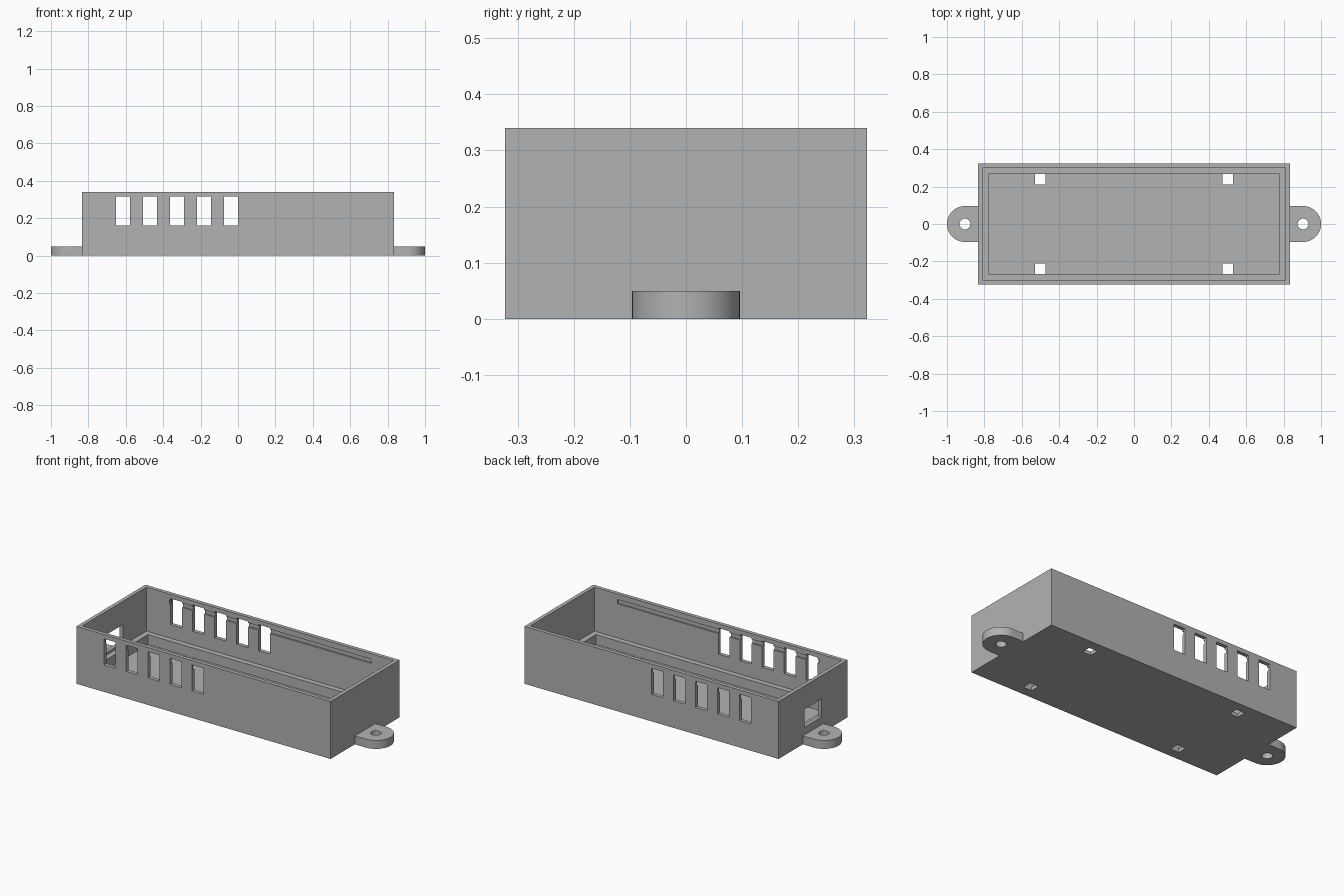
import bpy, bmesh, math
from mathutils import Matrix, Vector

cube = bpy.data.objects.get("Cube")
if cube:
    bpy.data.objects.remove(cube, do_unlink=True)

GREY = (0.448, 0.448, 0.448, 1.0)
grey = bpy.data.materials.new("grey plastic")
grey.use_nodes = True
grey.diffuse_color = GREY
grey.node_tree.nodes["Principled BSDF"].inputs["Base Color"].default_value = GREY

# Main dimensions
HX, HY, HEIGHT = 0.833, 0.323, 0.34
WALL, LEDGE, FLOOR, LEDGE_Z = 0.0225, 0.0325, 0.0225, 0.08
LUG_X, LUG_R, LUG_Z, HOLE_R = 0.904, 0.096, 0.05, 0.029


def finish(name, bm):
    mesh = bpy.data.meshes.new(name)
    bmesh.ops.recalc_face_normals(bm, faces=bm.faces)
    bm.to_mesh(mesh)
    bm.free()
    mesh.materials.append(grey)
    obj = bpy.data.objects.new(name, mesh)
    bpy.context.collection.objects.link(obj)
    return obj


def box(name, x, y, z):
    """Box from three (low, high) ranges."""
    bm = bmesh.new()
    size = Vector([r[1] - r[0] for r in (x, y, z)])
    mid = Vector([(r[0] + r[1]) / 2 for r in (x, y, z)])
    bmesh.ops.create_cube(bm, size=1, matrix=Matrix.Translation(mid) @ Matrix.Diagonal(size).to_4x4())
    return finish(name, bm)


def activate(obj):
    bpy.ops.object.select_all(action='DESELECT')
    obj.select_set(True)
    bpy.context.view_layer.objects.active = obj


def cut(target, cutter):
    """Subtract a cutter, then discard it."""
    cutter.hide_render = True
    activate(target)
    mod = target.modifiers.new("cut", 'BOOLEAN')
    mod.operation = 'DIFFERENCE'
    mod.solver = 'EXACT'
    mod.object = cutter
    bpy.ops.object.modifier_apply(modifier=mod.name)
    bpy.data.objects.remove(cutter, do_unlink=True)


def sym(v):
    return (-v, v)


# Open case with a stepped cavity
case = box("case", sym(HX), sym(HY), (0, HEIGHT))
ix, iy = HX - WALL, HY - WALL
cut(case, box("cavity_cutter", sym(ix), sym(iy), (LEDGE_Z, 0.5)))
cut(case, box("well_cutter", sym(ix - LEDGE), sym(iy - LEDGE), (FLOOR, 0.2)))

# Lid catch grooves inside both long walls
cut(case, box("groove_cutter", sym(0.66), sym(iy + 0.01), (0.282, 0.307)))

# Five vents through both long walls
for i in range(5):
    x = -0.652 + i * 0.144
    cut(case, box("vent_cutter", (x, x + 0.075), sym(0.5), (0.16, 0.315)))

# Cable port in one end
cut(case, box("port_cutter", (-1, -0.7), sym(0.08), (0.095, 0.202)))

# Four square holes in the floor
for x in sym(0.5):
    for y in sym(0.239):
        cut(case, box("floor_hole_cutter", (x - 0.028, x + 0.028),
                      (y - 0.028, y + 0.028), (-0.1, 0.06)))

# Rounded mounting lugs, one at each end
for side, name in ((1, "left_mounting_lug"), (-1, "right_mounting_lug")):
    bm = bmesh.new()
    outline = [(HX, -LUG_R)]
    for i in range(33):
        a = math.pi * (i / 32 - 0.5)
        outline.append((LUG_X + LUG_R * math.cos(a), LUG_R * math.sin(a)))
    outline.append((HX, LUG_R))
    face = bm.faces.new([bm.verts.new((side * x, y, 0)) for x, y in outline])
    top = bmesh.ops.extrude_face_region(bm, geom=[face])
    bmesh.ops.translate(bm, vec=(0, 0, LUG_Z),
                        verts=[v for v in top["geom"] if isinstance(v, bmesh.types.BMVert)])
    lug = finish(name, bm)

    bm = bmesh.new()
    bmesh.ops.create_cone(bm, cap_ends=True, segments=32, radius1=HOLE_R, radius2=HOLE_R,
                          depth=0.4, matrix=Matrix.Translation((side * LUG_X, 0, 0)))
    cut(lug, finish("screw_hole_cutter", bm))
    activate(lug)
    bpy.ops.object.shade_smooth_by_angle(angle=math.radians(30))
